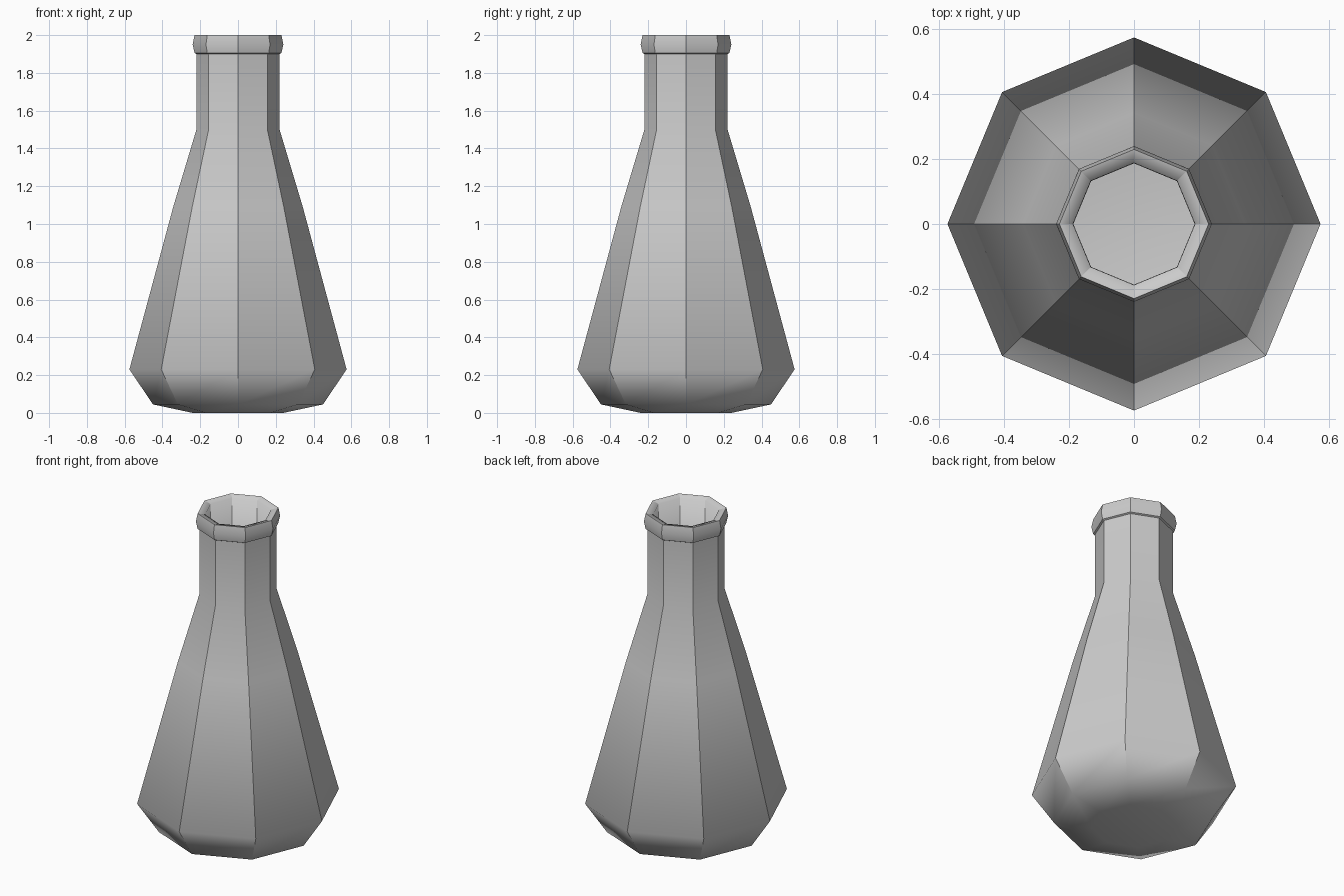
import bpy, bmesh, math

if "Cube" in bpy.data.objects:
    bpy.data.objects.remove(bpy.data.objects["Cube"])

SIDES = 8

# Outer wall from base to lip, as (radius, z)
outer = [(0.24, 0.0), (0.45, 0.045), (0.575, 0.23), (0.343, 1.09), (0.22, 1.5),
         (0.22, 1.9), (0.23, 1.905), (0.24, 1.95), (0.23, 2.0)]
# Inner wall from mouth down to the floor
inner = [(0.188, 1.99), (0.187, 1.5), (0.31, 1.09), (0.54, 0.23),
         (0.43, 0.075), (0.23, 0.035)]
SHARP_RINGS = {5, 6, 8}  # collar underside and lip


def lathe(name, profile):
    bm = bmesh.new()
    rings = []
    for r, z in profile:
        rings.append([bm.verts.new((r * math.cos(a), r * math.sin(a), z))
                      for a in (2 * math.pi * i / SIDES for i in range(SIDES))])
    for a, b in zip(rings, rings[1:]):
        for i in range(SIDES):
            j = (i + 1) % SIDES
            bm.faces.new((a[i], a[j], b[j], b[i]))
    # base and inside floor
    bm.faces.new(rings[0][::-1])
    bm.faces.new(rings[-1])
    bmesh.ops.recalc_face_normals(bm, faces=bm.faces)

    # smooth along the profile, crisp corners around it
    ring_of = {v: k for k, ring in enumerate(rings) for v in ring}
    for f in bm.faces:
        f.smooth = True
    for e in bm.edges:
        k0, k1 = (ring_of[v] for v in e.verts)
        if k0 == k1:
            e.smooth = k0 not in SHARP_RINGS
        else:
            e.smooth = {k0, k1} == {0, 1} or len(profile) - 1 in (k0, k1)

    mesh = bpy.data.meshes.new(name)
    bm.to_mesh(mesh)
    bm.free()
    obj = bpy.data.objects.new(name, mesh)
    bpy.context.collection.objects.link(obj)
    return obj


# Hollow octagonal flask
lathe("flask", outer + inner)
